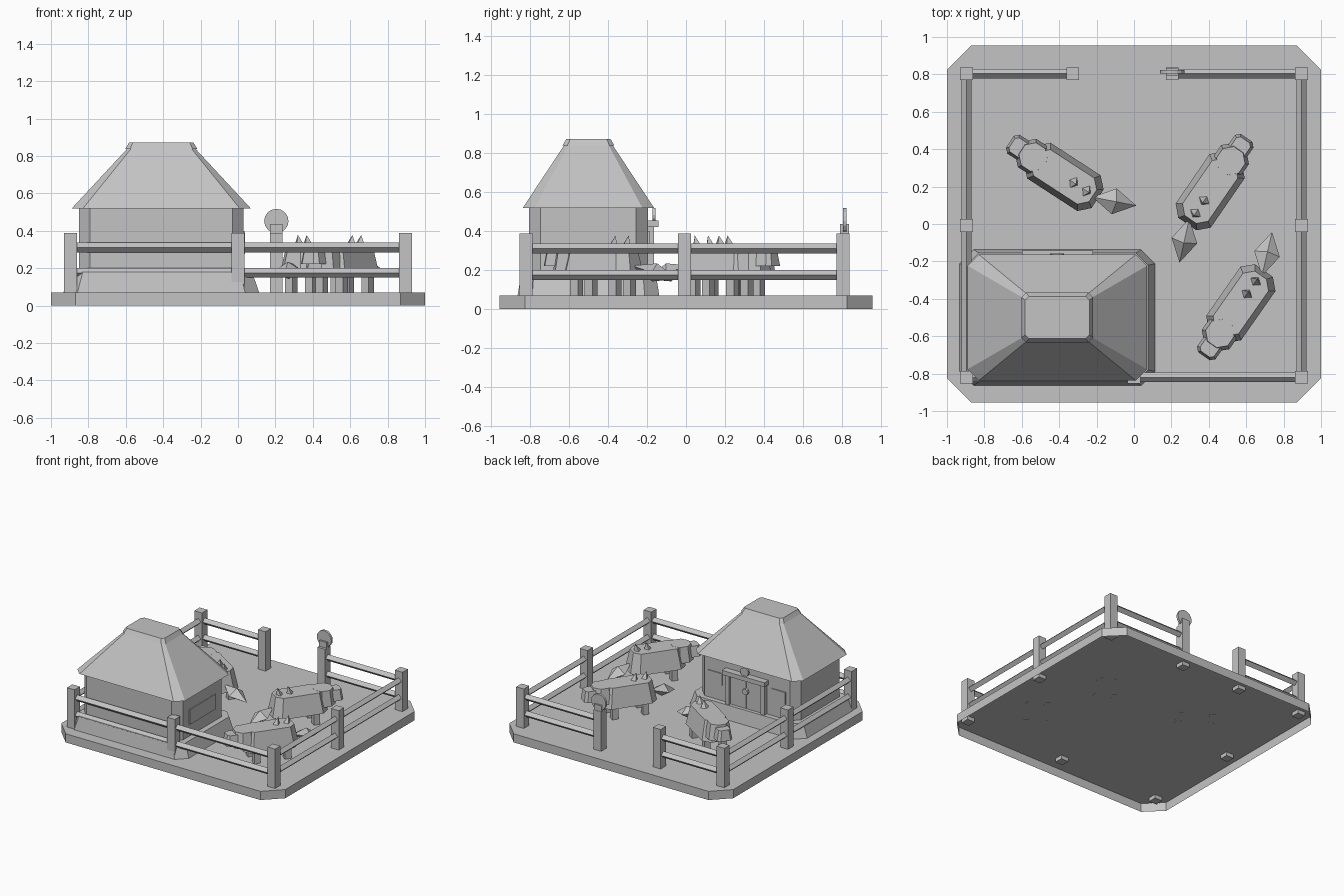
import bpy, bmesh, math
from mathutils import Matrix, Vector

if "Cube" in bpy.data.objects:
    bpy.data.objects.remove(bpy.data.objects["Cube"])

grey = bpy.data.materials.new("plain grey")
grey.use_nodes = True
COLOUR = (0.55, 0.55, 0.55, 1)
grey.diffuse_color = COLOUR
grey.node_tree.nodes["Principled BSDF"].inputs["Base Color"].default_value = COLOUR


def finish(name, bm, place=Matrix(), fix_normals=True):
    if fix_normals:
        bmesh.ops.recalc_face_normals(bm, faces=bm.faces)
    mesh = bpy.data.meshes.new(name)
    bm.to_mesh(mesh)
    bm.free()
    mesh.materials.append(grey)
    obj = bpy.data.objects.new(name, mesh)
    obj.matrix_world = place
    bpy.context.collection.objects.link(obj)
    return obj


def chamfered(name, levels, place=Matrix(), bottom=True):
    """Stack of chamfered rectangles; each level is (half x, half y, chamfer, z)."""
    bm = bmesh.new()
    rings = []
    for hx, hy, c, z in levels:
        quarter = [(hx, hy - c), (hx - c, hy)]
        points = []
        for sx, sy in ((1, 1), (-1, 1), (-1, -1), (1, -1)):
            pair = quarter if sx * sy > 0 else quarter[::-1]
            points += [(sx * x, sy * y) for x, y in pair]
        rings.append([bm.verts.new((x, y, z)) for x, y in points])
    if bottom:
        bm.faces.new(rings[0][::-1])
    bm.faces.new(rings[-1])
    for low, high in zip(rings, rings[1:]):
        for i in range(8):
            j = (i + 1) % 8
            bm.faces.new((low[i], low[j], high[j], high[i]))
    return finish(name, bm, place, fix_normals=False)


def box(name, x, y, z, place=Matrix()):
    """Box from three (low, high) ranges."""
    bm = bmesh.new()
    bmesh.ops.create_cube(bm, size=1)
    for v in bm.verts:
        v.co = [r[0] + (c + 0.5) * (r[1] - r[0]) for c, r in zip(v.co, (x, y, z))]
    return finish(name, bm, place)


def disc(name, centre, radius, depth, sides=16):
    bm = bmesh.new()
    bmesh.ops.create_cone(bm, cap_ends=True, segments=sides, radius1=radius,
                          radius2=radius, depth=depth)
    turn = Matrix.Rotation(math.pi / 2, 4, 'X')
    return finish(name, bm, Matrix.Translation(centre) @ turn)


def rail(name, start, end):
    """Square bar standing on its edge between two points."""
    a, b = Vector(start), Vector(end)
    bm = bmesh.new()
    bmesh.ops.create_cone(bm, cap_ends=True, segments=4, radius1=0.026,
                          radius2=0.026, depth=(b - a).length)
    turn = (b - a).to_track_quat('Z', 'Y').to_matrix().to_4x4()
    return finish(name, bm, Matrix.Translation((a + b) / 2) @ turn)


# Ground slab, hollow underneath
GROUND = 0.07
chamfered("ground_slab", [(1, 0.955, 0.13, 0), (1, 0.955, 0.13, GROUND)], bottom=False)

# Fence posts and rails
FX, BACK, FRONT = 0.895, 0.804, -0.82
MID = (BACK + FRONT) / 2
for i, (x, y) in enumerate([(-FX, BACK), (-0.327, BACK), (0.205, BACK), (FX, BACK), (-FX, MID),
                            (FX, MID), (-FX, FRONT), (0, FRONT), (FX, FRONT)]):
    box(f"fence_post_{i}", (x - 0.034, x + 0.034), (y - 0.034, y + 0.034), (0.04, 0.388))
spans = [((-FX, FRONT), (FX, FRONT)), ((-FX, FRONT), (-FX, BACK)), ((FX, FRONT), (FX, BACK)),
         ((-FX, BACK), (-0.327, BACK)), ((0.205, BACK), (FX, BACK))]
for z in (0.175, 0.31):
    for i, (a, b) in enumerate(spans):
        rail(f"fence_rail_{i}", (*a, z), (*b, z))

# Round sign on the gate post
box("sign_holder", (0.172, 0.238), (0.79, 0.835), (0.38, 0.435))
disc("gate_sign", (0.205, 0.814, 0.452), 0.065, 0.018)

# House: flared footing, walls, hipped roof and cap
HX, HY = -0.41, -0.5
house = Matrix.Translation((HX, HY, 0))
chamfered("house_footing", [(0.523, 0.363, 0.075, GROUND), (0.485, 0.345, 0.065, 0.18)],
          house, bottom=False)
chamfered("house_walls", [(0.44, 0.305, 0.06, 0.17), (0.44, 0.305, 0.06, 0.53)],
          house, bottom=False)
chamfered("house_roof", [(0.48, 0.337, 0.06, 0.518), (0.178, 0.122, 0.02, 0.843)], house)
chamfered("roof_cap", [(0.192, 0.133, 0.025, 0.838), (0.172, 0.113, 0.02, 0.872)], house)

# Double door with frame, lintel, knob and round crest
WALL = 0.305
box("door_lintel", (-0.19, 0.19), (WALL - 0.01, 0.358), (0.42, 0.455), house)
for side in (-1, 1):
    box("door_jamb", sorted((side * 0.14, side * 0.175)), (WALL - 0.01, 0.335), (0.17, 0.42), house)
    box("door_leaf", sorted((side * 0.003, side * 0.14)), (WALL - 0.01, 0.317), (0.17, 0.42), house)
    box("back_window", sorted((side * 0.22, side * 0.345)), (WALL - 0.01, 0.313), (0.305, 0.4), house)
disc("door_knob", (HX, HY + 0.325, 0.32), 0.025, 0.02, 8)
disc("door_crest", (HX, HY + 0.335, 0.483), 0.036, 0.015, 12)
box("side_window", (0.43, 0.447), (-0.165, 0.165), (0.275, 0.395), house)


# Animals: faceted body, head, snout, back spikes, diamond tail, four legs
def animal(label, x, y, degrees):
    place = Matrix.Translation((x, y, 0)) @ Matrix.Rotation(math.radians(degrees), 4, 'Z')
    chamfered(label + "_body", [(0.215, 0.114, 0.055, 0.165), (0.185, 0.083, 0.045, 0.322)], place)
    chamfered(label + "_head", [(0.085, 0.09, 0.045, 0.2), (0.072, 0.072, 0.042, 0.323)],
              place @ Matrix.Translation((0.195, 0, 0)))
    chamfered(label + "_snout", [(0.058, 0.06, 0.022, 0.222), (0.045, 0.045, 0.016, 0.305)],
              place @ Matrix.Translation((0.286, 0, 0)))
    for su in (-1, 1):
        for sv in (-1, 1):
            u, v = su * 0.12, sv * 0.065
            box(label + "_leg", (u - 0.024, u + 0.024), (v - 0.024, v + 0.024),
                (GROUND - 0.002, 0.2), place)
    # spikes swept towards the tail
    for u in (-0.058, -0.14):
        bm = bmesh.new()
        bmesh.ops.create_cone(bm, cap_ends=True, segments=4, radius1=0.038,
                              radius2=0, depth=0.065)
        for vert in bm.verts:
            vert.co.x *= 0.8
            if vert.co.z > 0:
                vert.co.x -= 0.018
        finish(label + "_spike", bm, place @ Matrix.Translation((u, -0.003, 0.345)))
    # tail
    bm = bmesh.new()
    axes = [Vector(a) for a in ((0.125, 0, 0), (0, 0.07, 0), (0, 0, 0.048))]
    for sx in (-1, 1):
        for sy in (-1, 1):
            for sz in (-1, 1):
                bm.faces.new([bm.verts.new(s * a) for s, a in zip((sx, sy, sz), axes)])
    bmesh.ops.remove_doubles(bm, verts=bm.verts, dist=0.0001)
    swing = Matrix.Rotation(math.radians(22), 4, 'Z') @ Matrix.Rotation(math.radians(-16), 4, 'Y')
    finish(label + "_tail", bm, place @ Matrix.Translation((-0.297, -0.037, 0.188)) @ swing)


animal("far_animal", -0.375, 0.252, 147)
animal("middle_animal", 0.407, 0.177, 55.5)
animal("near_animal", 0.571, -0.425, 235)
